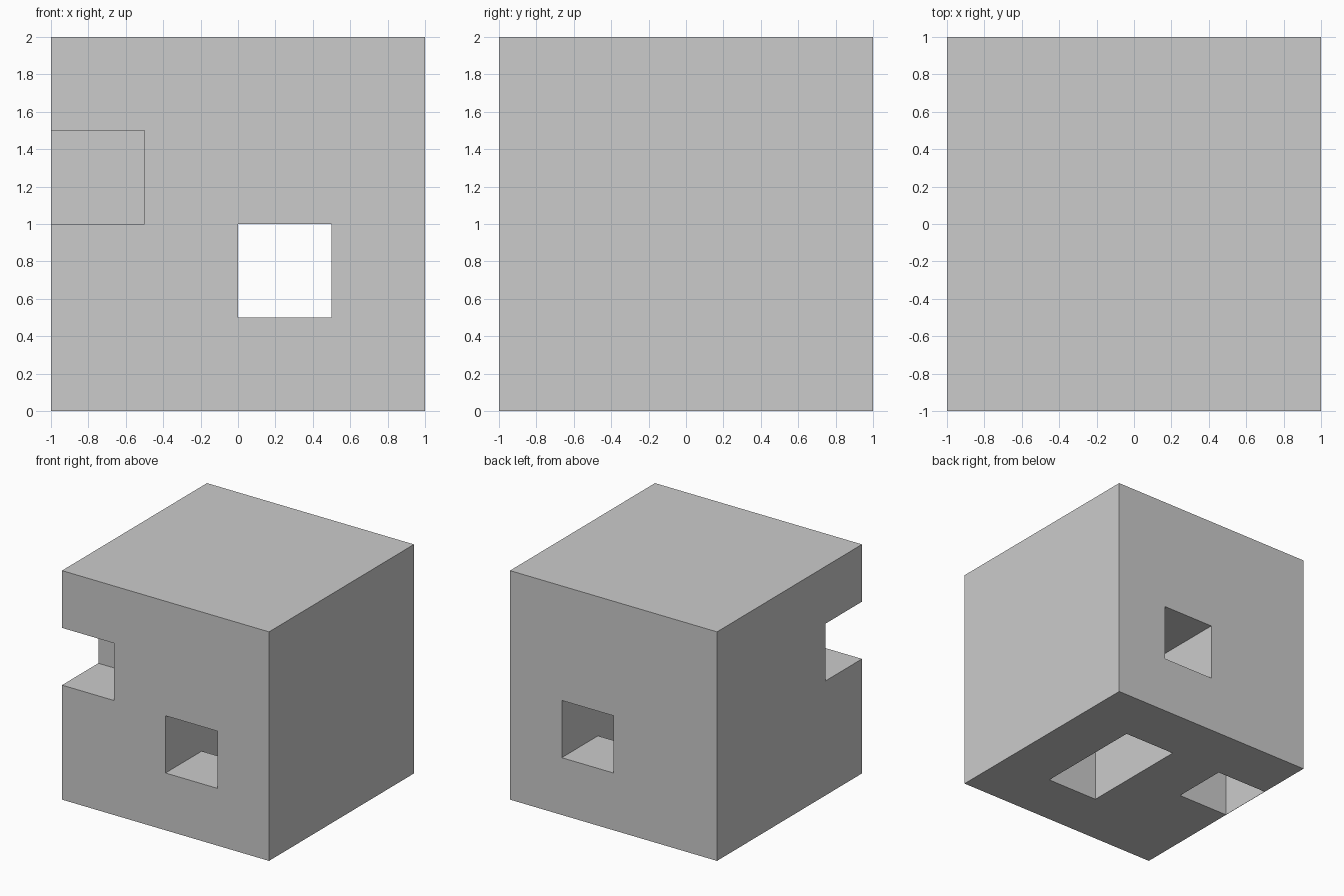
import bpy

if "Cube" in bpy.data.objects:
    bpy.data.objects.remove(bpy.data.objects["Cube"])


def box(name, lo, hi):
    """Axis-aligned box between two opposite corners."""
    centre = [(a + b) / 2 for a, b in zip(lo, hi)]
    bpy.ops.mesh.primitive_cube_add(size=1, location=centre)
    obj = bpy.context.object
    obj.name = name
    size = [b - a for a, b in zip(lo, hi)]
    for v in obj.data.vertices:
        v.co = [c * s for c, s in zip(v.co, size)]
    return obj


def cut(target, name, lo, hi):
    """Subtract a hidden box from the target."""
    cutter = box(name, lo, hi)
    cutter.hide_render = True
    cutter.hide_set(True)
    mod = target.modifiers.new(name, 'BOOLEAN')
    mod.operation = 'DIFFERENCE'
    mod.solver = 'EXACT'
    mod.object = cutter


block = box("block", (-1, -1, 0), (1, 1, 2))

# Square tunnel running front to back
cut(block, "tunnel_cutter", (0, -1.5, 0.5), (0.5, 1.5, 1))

# Slot in the underside that opens up into the tunnel
cut(block, "underside_slot_cutter", (0, -0.5, -0.5), (0.5, 0.5, 0.75))

# Notch in the front left edge
cut(block, "corner_notch_cutter", (-1.5, -1.5, 1), (-0.5, -0.5, 1.5))

# Underside pocket, closed on the left by a paper-thin wall
cut(block, "underside_pocket_cutter", (-0.998, 0, -0.5), (-0.5, 0.5, 0.5))
